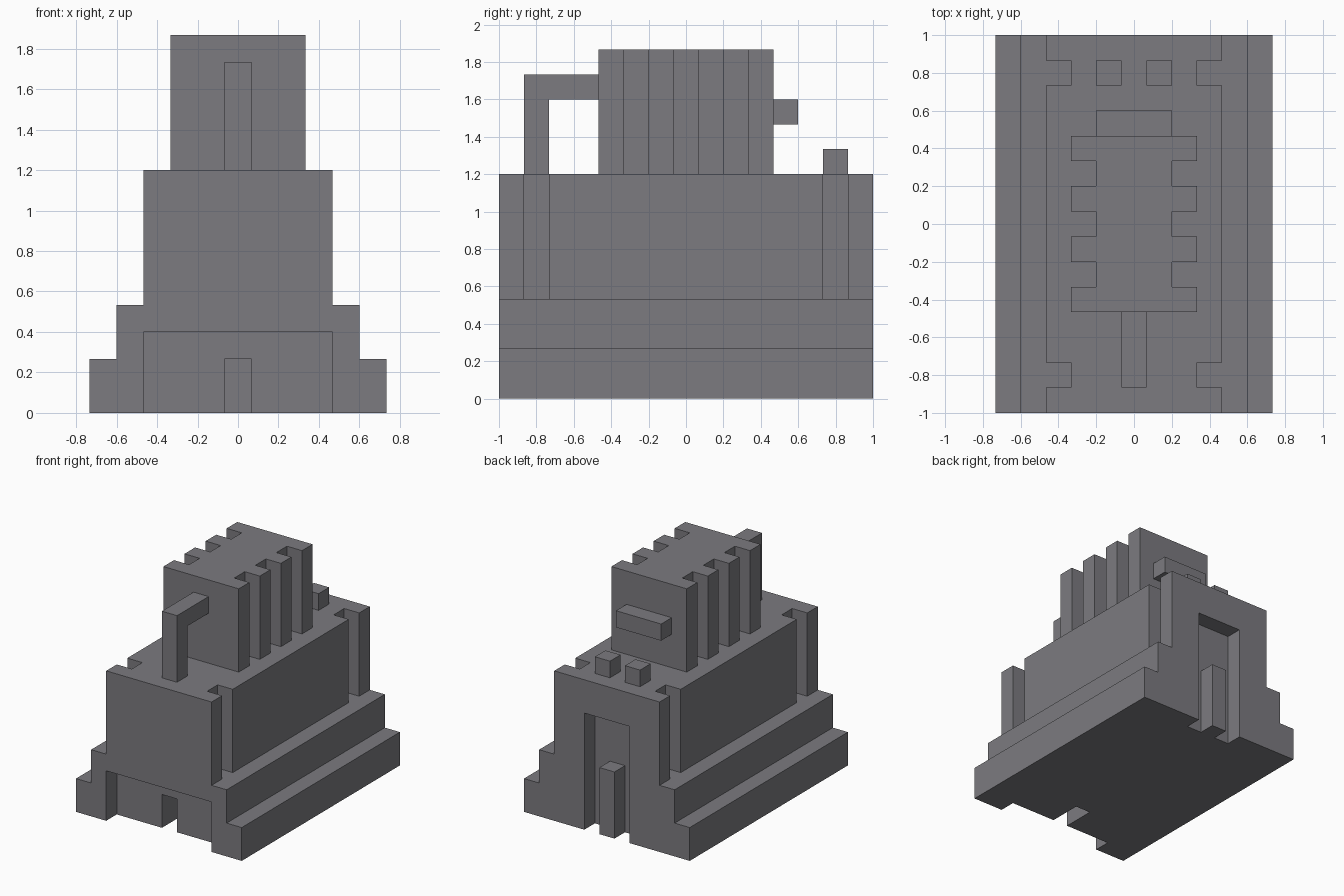
import bpy, bmesh
from mathutils import Vector

if "Cube" in bpy.data.objects:
    bpy.data.objects.remove(bpy.data.objects["Cube"])

U = 2 / 15  # every size is a whole or half number of this block unit

grey = bpy.data.materials.new("warm grey")
grey.diffuse_color = (0.2, 0.197, 0.215, 1)
grey.use_nodes = True
grey.node_tree.nodes["Principled BSDF"].inputs["Base Color"].default_value = grey.diffuse_color


def prism(name, points, sweep):
    """Extrude a closed outline (in block units) along a vector."""
    bm = bmesh.new()
    face = bm.faces.new([bm.verts.new(Vector(p) * U) for p in points])
    ext = bmesh.ops.extrude_face_region(bm, geom=[face])
    moved = [v for v in ext["geom"] if isinstance(v, bmesh.types.BMVert)]
    bmesh.ops.translate(bm, verts=moved, vec=Vector(sweep) * U)
    bmesh.ops.recalc_face_normals(bm, faces=bm.faces)
    mesh = bpy.data.meshes.new(name)
    bm.to_mesh(mesh)
    bm.free()
    mesh.materials.append(grey)
    obj = bpy.data.objects.new(name, mesh)
    bpy.context.collection.objects.link(obj)
    return obj


def box(name, x, y, z):
    outline = [(x[0], y[0], z[0]), (x[1], y[0], z[0]), (x[1], y[1], z[0]), (x[0], y[1], z[0])]
    return prism(name, outline, (0, 0, z[1] - z[0]))


def cut(target, name, x, y, z):
    cutter = box(name, x, y, z)
    cutter.hide_render = True
    cutter.hide_set(True)
    mod = target.modifiers.new(name, "BOOLEAN")
    mod.operation = "DIFFERENCE"
    mod.solver = "EXACT"
    mod.object = cutter


# Stepped hull: stair profile swept front to back
stairs = [(5.5, 0), (5.5, 2), (4.5, 2), (4.5, 4), (3.5, 4), (3.5, 9)]
profile = stairs + [(-x, z) for x, z in reversed(stairs)]
hull = prism("stepped_hull", [(x, -7.5, z) for x, z in profile], (0, 15, 0))

# Upright slots near the four corners
for sx in (-1, 1):
    for sy in (-1, 1):
        cut(hull, "corner_slot_cutter", sorted((2.5 * sx, 4 * sx)),
            sorted((5.5 * sy, 6.5 * sy)), (4, 10))

# Low front recess with a deeper notch in its middle
cut(hull, "front_recess_cutter", (-3.5, 3.5), (-8.5, -6.5), (-1, 3))
cut(hull, "front_notch_cutter", (-0.5, 0.5), (-7, -4.5), (-1, 2))

# Tall rear doorway with a post standing in it
cut(hull, "rear_doorway_cutter", (-1.5, 1.5), (6.5, 8.5), (-1, 7))
box("rear_post", (-0.5, 0.5), (6.5, 7.5), (0, 4))

# Ribbed upper block: alternate ribs and grooves down each side
side = []
for i in range(7):
    x = 2.5 if i % 2 == 0 else 1.5
    side += [(x, i - 3.5), (x, i - 2.5)]
plan = side + [(-x, y) for x, y in reversed(side)]
prism("ribbed_block", [(x, y, 9) for x, y in plan], (0, 0, 5))

# Bent pipe at the front
elbow = [(-6.5, 9), (-5.5, 9), (-5.5, 12), (-3.5, 12), (-3.5, 13), (-6.5, 13)]
prism("front_pipe", [(-0.5, y, z) for y, z in elbow], (1, 0, 0))

# Rear bar and the two small studs
box("rear_bar", (-1.5, 1.5), (3.5, 4.5), (11, 12))
for side_name, x in (("left", -1.5), ("right", 0.5)):
    box(side_name + "_stud", (x, x + 1), (5.5, 6.5), (9, 10))
